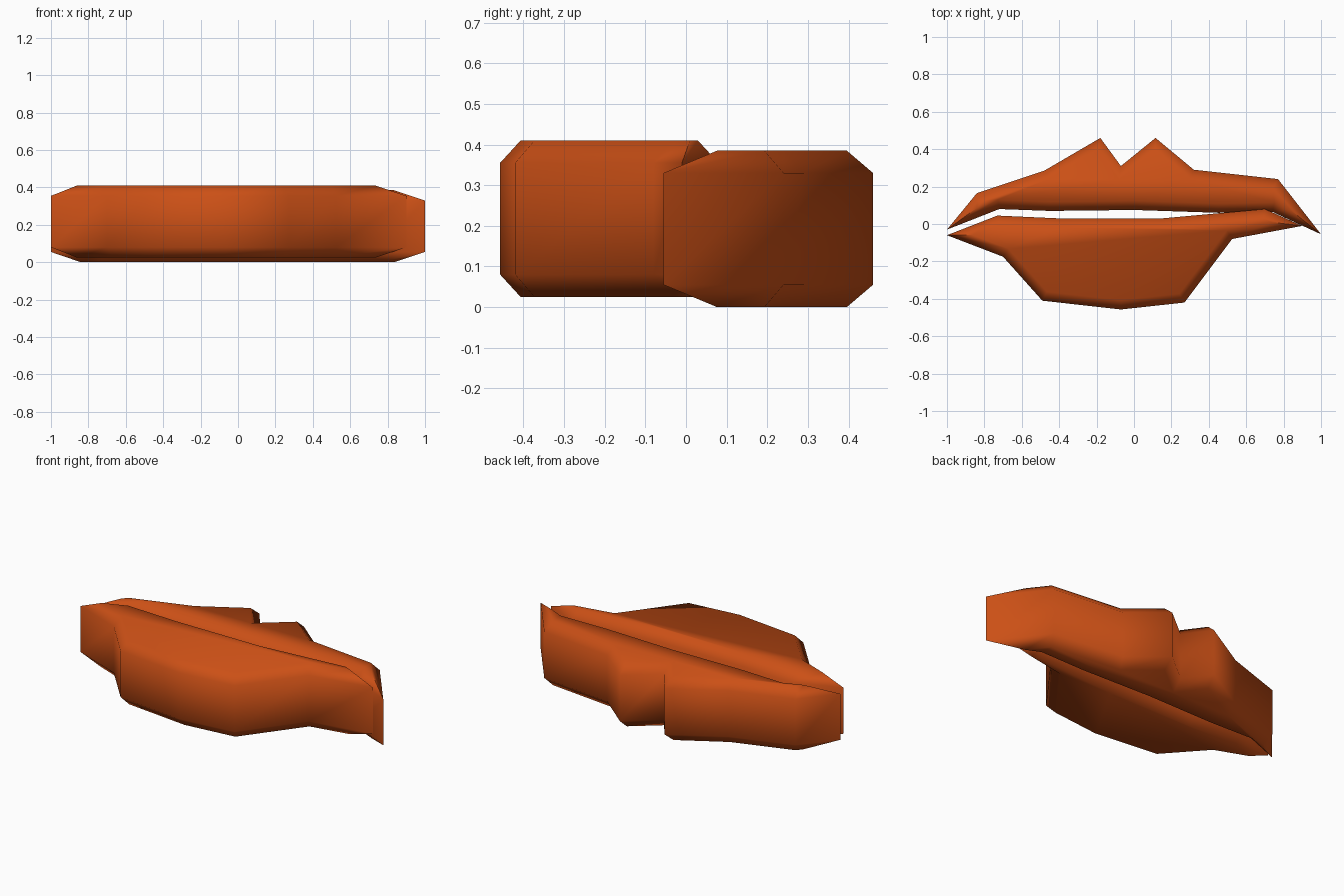
import bpy, bmesh, math
from mathutils import Vector

if "Cube" in bpy.data.objects:
    bpy.data.objects.remove(bpy.data.objects["Cube"])

mat = bpy.data.materials.new("lip_orange")
mat.diffuse_color = (0.60, 0.08, 0.008, 1)
mat.use_nodes = True
mat.node_tree.nodes["Principled BSDF"].inputs["Base Color"].default_value = mat.diffuse_color


def inset(pts, d):
    """Mitred inward offset of a counter-clockwise outline."""
    out = []
    for i, p in enumerate(pts):
        a = (p - pts[i - 1]).normalized()
        b = (pts[(i + 1) % len(pts)] - p).normalized()
        na, nb = Vector((-a.y, a.x)), Vector((-b.y, b.x))
        out.append(p + (na + nb) * d / (1 + na.dot(nb)))
    return out


def lip(name, outline, z0, z1, chamfer=0.05, rise=0.055):
    """Extruded outline with chamfered top and bottom rims."""
    pts = [Vector(p) for p in outline]
    small = inset(pts, chamfer)
    bm = bmesh.new()
    rings = [[bm.verts.new((p.x, p.y, z)) for p in ring] for ring, z in
             ((small, z0), (pts, z0 + rise), (pts, z1 - rise), (small, z1))]
    n = len(pts)
    for lo, hi in zip(rings, rings[1:]):
        for i in range(n):
            j = (i + 1) % n
            bm.faces.new((lo[i], lo[j], hi[j], hi[i]))
    bm.faces.new(rings[0][::-1])
    bm.faces.new(rings[-1])
    mesh = bpy.data.meshes.new(name)
    bm.to_mesh(mesh)
    bm.free()
    ob = bpy.data.objects.new(name, mesh)
    bpy.context.collection.objects.link(ob)
    mesh.materials.append(mat)
    bpy.ops.object.select_all(action='DESELECT')
    ob.select_set(True)
    bpy.context.view_layer.objects.active = ob
    bpy.ops.object.shade_smooth_by_angle(angle=math.radians(65))


# Upper lip with the cupid's bow
lip("upper_lip", [(-1, -0.03), (-0.72, 0.08), (-0.45, 0.07), (0, 0.075),
                  (0.45, 0.06), (0.74, 0.065), (1, -0.055), (0.77, 0.24),
                  (0.32, 0.29), (0.115, 0.46), (-0.07, 0.31), (-0.18, 0.46),
                  (-0.48, 0.285), (-0.84, 0.165)], 0, 0.385)

# Fuller lower lip
lip("lower_lip", [(-1, -0.06), (-0.7, -0.175), (-0.49, -0.41), (-0.07, -0.457),
                  (0.27, -0.42), (0.525, -0.08), (0.9, -0.01), (0.7, 0.08),
                  (0.15, 0.03), (-0.4, 0.03), (-0.73, 0.045)], 0.025, 0.41)
